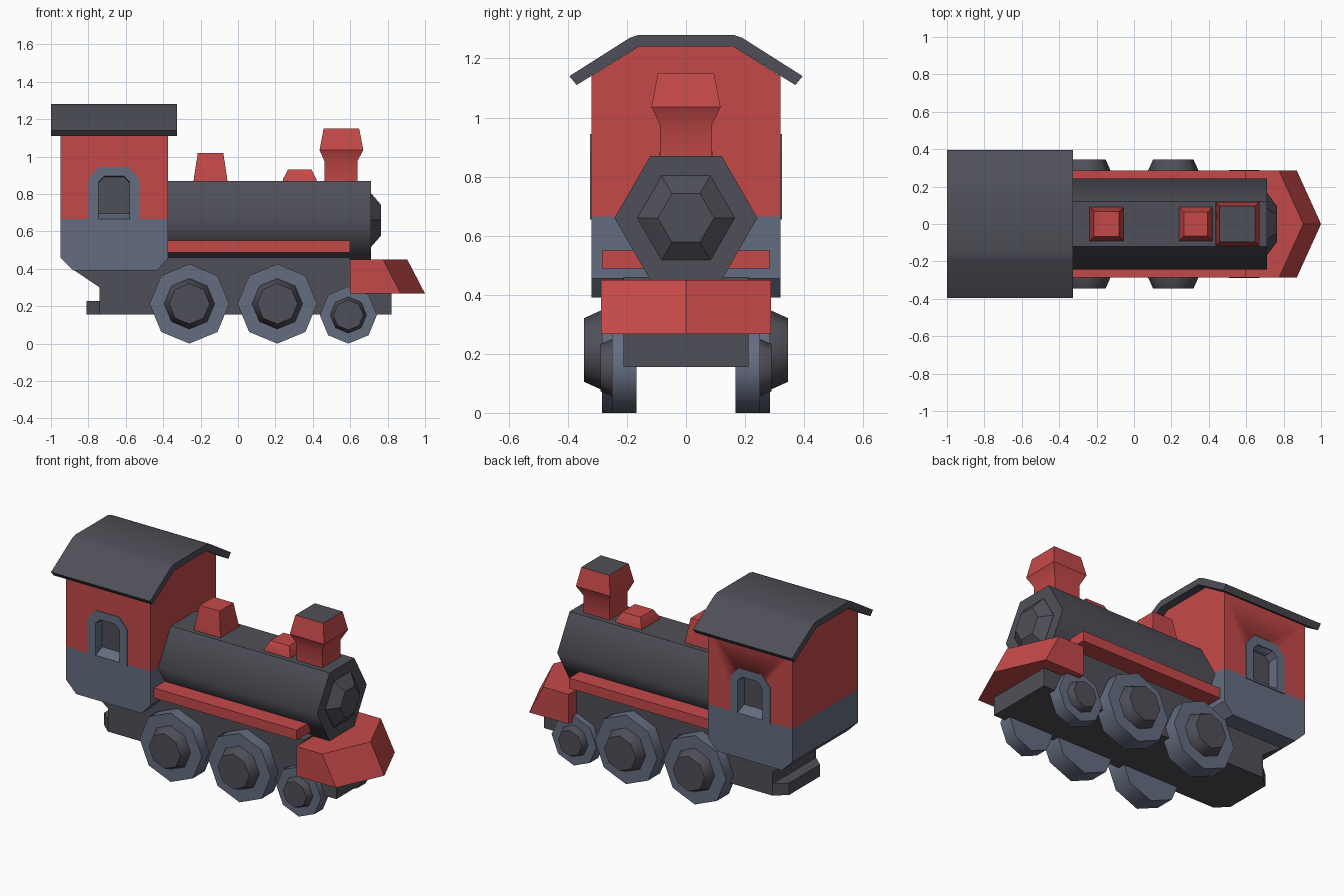
import bpy
import bmesh
from math import sin, cos, pi, radians

cube = bpy.data.objects.get("Cube")
if cube:
    bpy.data.objects.remove(cube)


def material(name, rgb):
    m = bpy.data.materials.new(name)
    m.use_nodes = True
    m.diffuse_color = (*rgb, 1)
    m.node_tree.nodes["Principled BSDF"].inputs["Base Color"].default_value = (*rgb, 1)
    return m


RED = material("red paint", (0.56, 0.066, 0.066))
DARK = material("dark grey metal", (0.078, 0.078, 0.098))
BLUE = material("blue grey metal", (0.127, 0.152, 0.216))


def loft(name, rings, mats, angle=35, rule=None):
    """Skin matching rings of points, cap both ends, shade smooth below angle."""
    bm = bmesh.new()
    loops = [[bm.verts.new(p) for p in ring] for ring in rings]
    n = len(loops[0])
    for a, b in zip(loops, loops[1:]):
        for i in range(n):
            j = (i + 1) % n
            bm.faces.new((a[i], a[j], b[j], b[i]))
    bm.faces.new(loops[0])
    bm.faces.new(loops[-1])
    bmesh.ops.recalc_face_normals(bm, faces=bm.faces)
    for f in bm.faces:
        f.material_index = rule(f) if rule else 0
    mesh = bpy.data.meshes.new(name)
    bm.to_mesh(mesh)
    bm.free()
    ob = bpy.data.objects.new(name, mesh)
    bpy.context.collection.objects.link(ob)
    for m in mats:
        mesh.materials.append(m)
    bpy.ops.object.select_all(action='DESELECT')
    ob.select_set(True)
    bpy.context.view_layer.objects.active = ob
    bpy.ops.object.shade_smooth_by_angle(angle=radians(angle))
    return ob


def ring_x(x, pts):
    return [(x, y, z) for y, z in pts]


def ring_y(y, pts):
    return [(x, y, z) for x, z in pts]


def square(x, z, half):
    return [(x + sx * half, sy * half, z) for sx, sy in ((-1, -1), (1, -1), (1, 1), (-1, 1))]


def polygon(n, r, u=0, v=0):
    return [(u + r * cos(2 * pi * i / n), v + r * sin(2 * pi * i / n)) for i in range(n)]


def mirrored(half):
    """Complete a symmetrical outline from its positive half."""
    return half + [(-u, v) for u, v in reversed(half)]


def box(name, x, y, z, mat):
    pts = [(x[0], z[0]), (x[1], z[0]), (x[1], z[1]), (x[0], z[1])]
    return loft(name, [ring_y(y[0], pts), ring_y(y[1], pts)], [mat])


# Cab: lower shell with chamfered ends, gabled upper shell, bent roof
lower = [(-0.95, 0.665), (-0.95, 0.46), (-0.88, 0.39), (-0.435, 0.39), (-0.375, 0.455), (-0.375, 0.665)]
loft("cab_lower", [ring_y(-0.32, lower), ring_y(0.32, lower)], [BLUE], 20)
gable = mirrored([(0.32, 0.665), (0.32, 1.14), (0.16, 1.24)])
cab = loft("cab_upper", [ring_x(-0.95, gable), ring_x(-0.375, gable)], [RED, BLUE, DARK], 20)
roof = [(0.16, 1.24), (0.37, 1.11), (0.395, 1.14), (0.19, 1.27), (0.16, 1.28)]
loft("cab_roof", [ring_x(-1, mirrored(roof)), ring_x(-0.325, mirrored(roof))], [DARK])

# Arched window frames and recessed windows
frame_pts = [(-0.8, 0.655), (-0.53, 0.655), (-0.53, 0.88), (-0.585, 0.945), (-0.745, 0.945), (-0.8, 0.88)]
hole = [(-0.745, 0.667), (-0.58, 0.667), (-0.58, 0.865), (-0.61, 0.895), (-0.715, 0.895), (-0.745, 0.865)]
pane = [(u, 0.695 if v < 0.7 else v - 0.005) for u, v in hole]
for side, word in ((-1, "right"), (1, "left")):
    frame = loft(word + "_window_frame",
                 [ring_y(side * 0.31, frame_pts), ring_y(side * 0.325, frame_pts)], [BLUE, BLUE, DARK], 20)
    cutter = loft("window_cutter",
                  [ring_y(side * 0.26, pane), ring_y(side * 0.326, hole), ring_y(side * 0.4, hole)],
                  [RED, BLUE, DARK], 20,
                  lambda f: 2 if abs(f.calc_center_median().y) < 0.262 else 1)
    cutter.hide_render = True
    for target in (cab, frame):
        mod = target.modifiers.new("window", 'BOOLEAN')
        mod.operation = 'DIFFERENCE'
        mod.solver = 'EXACT'
        mod.object = cutter
        bpy.context.view_layer.objects.active = target
        bpy.ops.object.modifier_apply(modifier=mod.name)
    bpy.data.objects.remove(cutter)

# Boiler with crisp top edges and a tapered front door
hexagon = polygon(6, 0.242, 0, 0.66)
boiler = loft("boiler", [ring_x(-0.39, hexagon), ring_x(0.71, hexagon)], [DARK], 65)
for e in boiler.data.edges:
    if all(boiler.data.vertices[v].co.z > 0.8 for v in e.vertices):
        e.use_edge_sharp = True
loft("boiler_door", [ring_x(0.7, polygon(6, 0.165, 0, 0.66)), ring_x(0.712, polygon(6, 0.165, 0, 0.66)),
                     ring_x(0.765, polygon(6, 0.095, 0, 0.66))], [DARK], 35)

# Chimney and domes
loft("chimney", [square(0.55, 0.85, 0.088), square(0.55, 0.975, 0.088),
                 square(0.553, 1.035, 0.117), square(0.553, 1.15, 0.095)], [RED, DARK], 35,
     lambda f: int(f.calc_center_median().z > 1.14))
loft("rear_dome", [square(-0.147, 0.86, 0.091), square(-0.147, 0.885, 0.089), square(-0.147, 1.02, 0.068)], [RED])
loft("front_dome", [square(0.33, 0.86, 0.091), square(0.33, 0.88, 0.089), square(0.33, 0.93, 0.063)], [RED])

# Running board and pointed front guard
box("running_board", (-0.38, 0.6), (-0.285, 0.285), (0.488, 0.55), RED)


def guard(z, nose):
    return [(0.6, -0.287, z), (nose - 0.13, -0.287, z), (nose, 0, z), (nose - 0.13, 0.287, z), (0.6, 0.287, z)]


loft("front_guard", [guard(0.267, 1.0), guard(0.45, 0.905)], [RED], 35)

# Chassis and rear coupling block
chassis = [(-0.88, 0.395), (-0.74, 0.3), (-0.74, 0.155), (0.82, 0.155), (0.82, 0.275), (0.6, 0.275),
           (0.6, 0.46), (-0.5, 0.46)]
loft("chassis", [ring_y(-0.212, chassis), ring_y(0.212, chassis)], [DARK], 20)
block = [(-0.72, -0.212), (-0.74, -0.212), (-0.81, -0.15), (-0.81, 0.15), (-0.74, 0.212), (-0.72, 0.212)]
loft("rear_block", [[(x, y, z) for x, y in block] for z in (0.155, 0.228)], [DARK], 20)

# Octagonal wheels with tapered hubs: x, radius, outer face, hub radii, hub face
wheels = {"rear": (-0.26, 0.213, 0.285, 0.135, 0.108, 0.345),
          "middle": (0.21, 0.213, 0.285, 0.135, 0.108, 0.345),
          "front": (0.59, 0.153, 0.25, 0.097, 0.08, 0.29)}
for label, (x, r, outer, hub, tip, face) in wheels.items():
    for side, word in ((-1, "right"), (1, "left")):
        rim = polygon(8, r, x, r)
        loft(f"{label}_{word}_wheel", [ring_y(side * 0.168, rim), ring_y(side * outer, rim)], [BLUE], 50)
        loft(f"{label}_{word}_hub", [ring_y(side * (outer - 0.02), polygon(8, hub, x, r)),
                                     ring_y(side * outer, polygon(8, hub, x, r)),
                                     ring_y(side * face, polygon(8, tip, x, r))], [DARK], 50)
